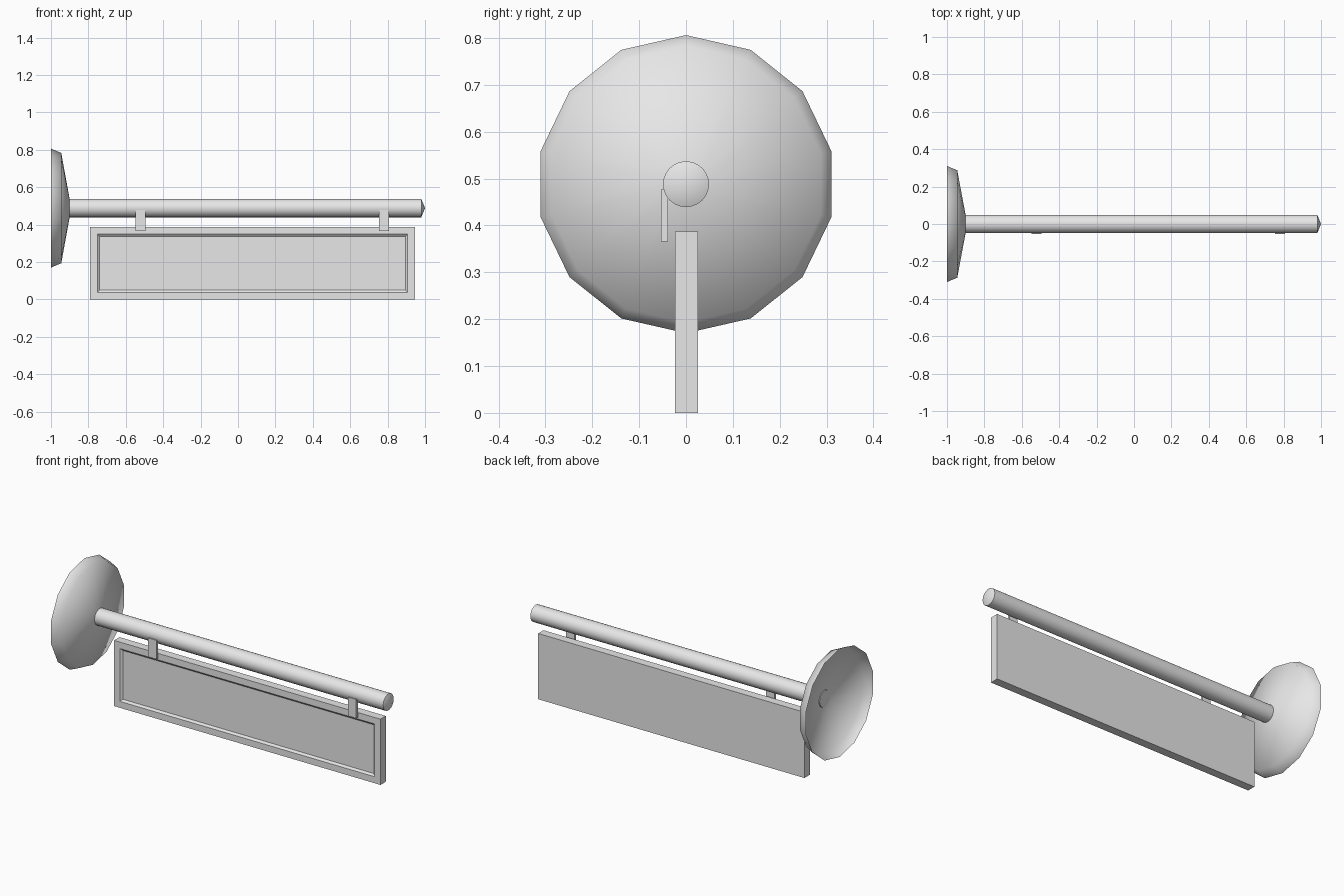
import bpy
import bmesh
import math
from mathutils import Vector

cube = bpy.data.objects.get("Cube")
if cube:
    bpy.data.objects.remove(cube, do_unlink=True)

AXIS_Z = 0.488

grey = bpy.data.materials.new("light_grey")
grey.use_nodes = True
colour = (0.8, 0.8, 0.8, 1)
grey.diffuse_color = colour
grey.node_tree.nodes["Principled BSDF"].inputs["Base Color"].default_value = colour


def finish(name, bm, smooth_angle=None):
    mesh = bpy.data.meshes.new(name)
    bm.to_mesh(mesh)
    bm.free()
    mesh.materials.append(grey)
    obj = bpy.data.objects.new(name, mesh)
    bpy.context.collection.objects.link(obj)
    if smooth_angle:
        bpy.ops.object.select_all(action="DESELECT")
        obj.select_set(True)
        bpy.context.view_layer.objects.active = obj
        bpy.ops.object.shade_smooth_by_angle(angle=math.radians(smooth_angle))
    return obj


def lathe(profile, sides):
    """Rings of (x, radius) around the pole axis, joined by quads."""
    bm = bmesh.new()
    rings = []
    for x, r in profile:
        angles = [math.tau * i / sides for i in range(sides)]
        rings.append([bm.verts.new((x, r * math.sin(a), AXIS_Z + r * math.cos(a)))
                      for a in angles])
    for a, b in zip(rings, rings[1:]):
        for i in range(sides):
            j = (i + 1) % sides
            bm.faces.new((a[i], b[i], b[j], a[j]))
    return bm, rings


def box(low, high):
    low, high = Vector(low), Vector(high)
    bm = bmesh.new()
    bmesh.ops.create_cube(bm, size=1)
    for v in bm.verts:
        v.co = (low + high) / 2 + v.co * (high - low)
    return bm


# Wall plate: an open dished shell, hollow towards the wall
bm, rings = lathe([(-1, 0.318), (-0.945, 0.295), (-0.9, 0.048)], 14)
bmesh.ops.recalc_face_normals(bm, faces=bm.faces)
finish("wall_plate", bm, 80)

# Pole: flat at the plate, shallow point at the free end
bm, rings = lathe([(-0.905, 0.049), (0.98, 0.049)], 24)
bm.faces.new(rings[0])
tip = bm.verts.new((1, 0, AXIS_Z))
for a, b in zip(rings[1], rings[1][1:] + rings[1][:1]):
    bm.faces.new((a, b, tip))
bmesh.ops.recalc_face_normals(bm, faces=bm.faces)
finish("pole", bm, 40)

# Sign board with a sunken front panel
bm = box((-0.79, -0.024, 0), (0.945, 0.026, 0.387))
front = min(bm.faces, key=lambda f: f.calc_center_median().y)
bmesh.ops.inset_region(bm, faces=[front], thickness=0.038, use_even_offset=True)
bmesh.ops.inset_region(bm, faces=[front], thickness=0.012, depth=-0.01,
                       use_even_offset=True)
finish("sign_board", bm)

# Hanger straps in front of the board
for side, x in (("right", -0.522), ("left", 0.78)):
    finish("hanger_" + side,
           box((x - 0.027, -0.053, 0.366), (x + 0.027, -0.038, 0.477)))
